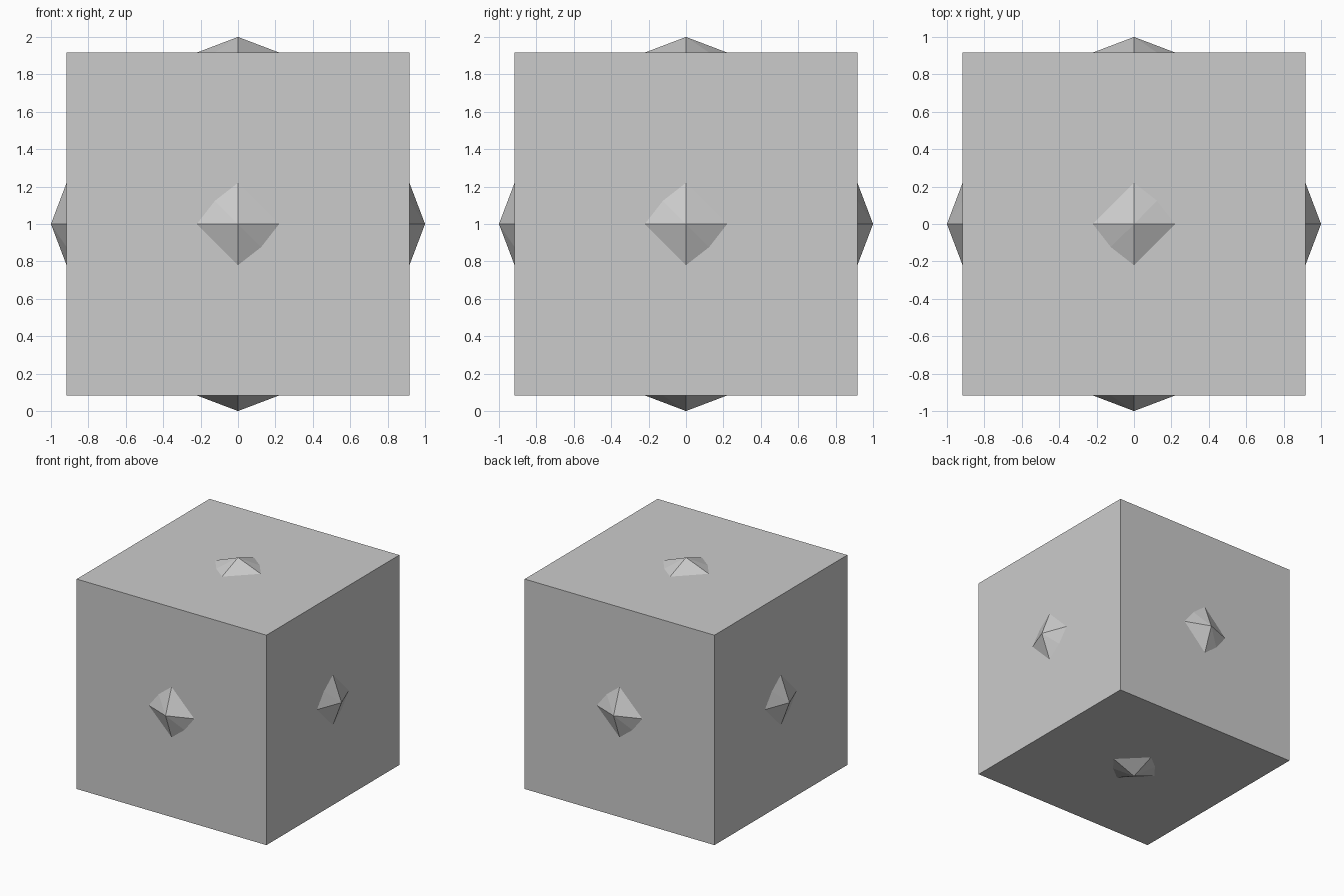
import bpy, bmesh
from mathutils import Vector

if "Cube" in bpy.data.objects:
    bpy.data.objects.remove(bpy.data.objects["Cube"])

CENTRE = Vector((0, 0, 1))


def add_object(name, bm):
    mesh = bpy.data.meshes.new(name)
    bm.to_mesh(mesh)
    bm.free()
    obj = bpy.data.objects.new(name, mesh)
    obj.location = CENTRE
    bpy.context.collection.objects.link(obj)
    return obj


# outer cube
bm = bmesh.new()
bmesh.ops.create_cube(bm, size=1.833)
add_object("outer_cube", bm)

# coarse rounded core, whose six poles poke through the cube faces
bm = bmesh.new()
bmesh.ops.create_cube(bm, size=2)
bmesh.ops.subdivide_edges(bm, edges=bm.edges[:], cuts=1, use_grid_fill=True)


def rank(v):
    """1 = face centre, 2 = edge middle, 3 = corner"""
    return sum(abs(c) > 0.1 for c in v.co)


# split each quad, alternating the diagonal around every pole
for face in bm.faces[:]:
    c = face.calc_center_median()
    on_x = abs(face.normal.x) > 0.5
    from_pole = (c.x * c.y * c.z > 0) != on_x
    ends = [v for v in face.verts if (rank(v) == 2) != from_pole]
    bmesh.utils.face_split(face, ends[0], ends[1])

# pull the vertices in to a ball
factor = {1: 1.0, 2: 0.725, 3: 0.597}
for v in bm.verts:
    v.co *= factor[rank(v)]
add_object("inner_ball", bm)
